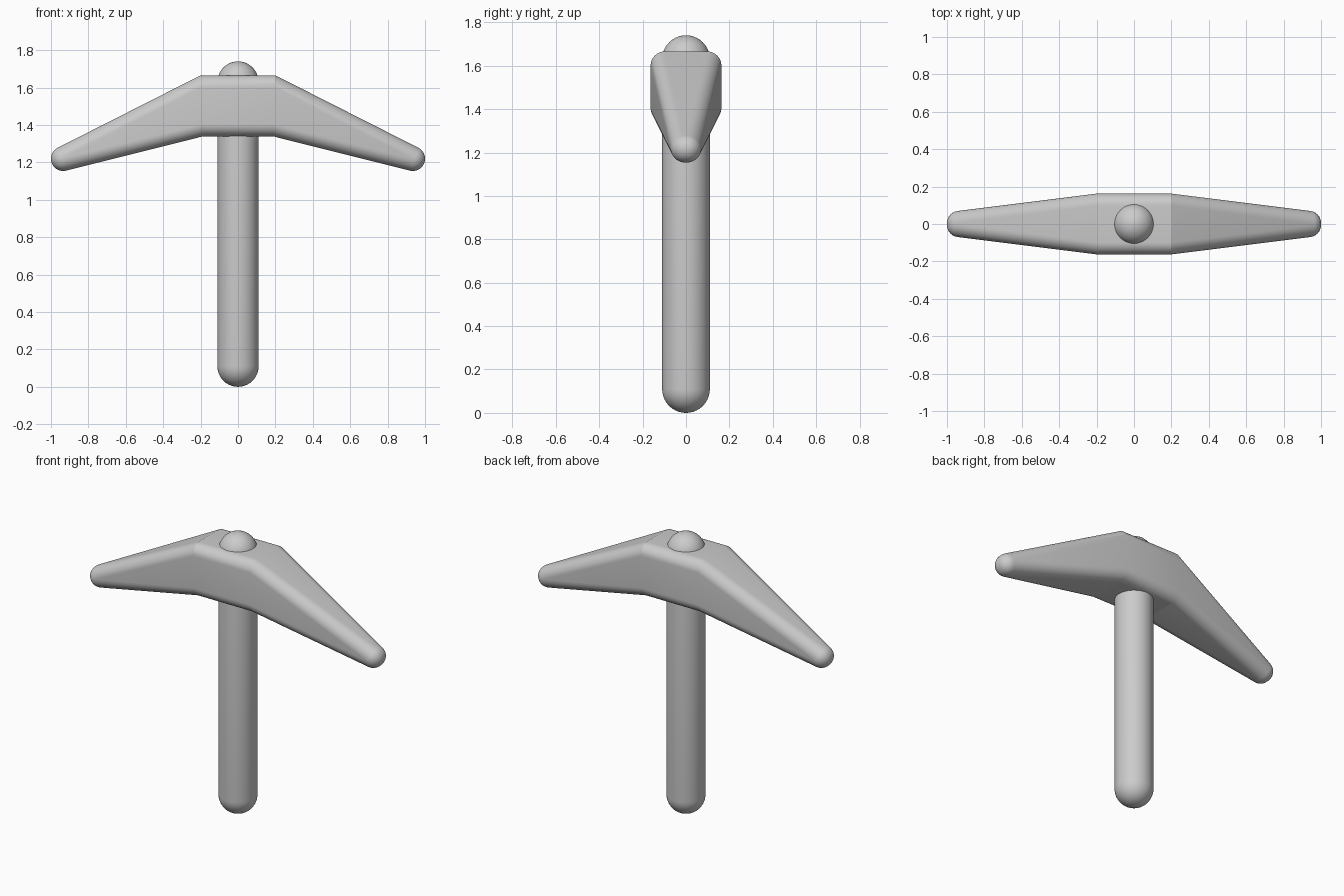
import bpy, bmesh
from math import sin, cos, pi, radians
from mathutils import Vector, Matrix

if "Cube" in bpy.data.objects:
    bpy.data.objects.remove(bpy.data.objects["Cube"])

SEG = 10  # steps per rounded quarter


def loft(name, rings, angle):
    """Skin a list of point rings and close both ends."""
    bm = bmesh.new()
    loops = [[bm.verts.new(p) for p in ring] for ring in rings]
    n = len(loops[0])
    for a, b in zip(loops, loops[1:]):
        for i in range(n):
            j = (i + 1) % n
            bm.faces.new((a[i], a[j], b[j], b[i]))
    bm.faces.new(loops[0])
    bm.faces.new(loops[-1])
    bmesh.ops.recalc_face_normals(bm, faces=bm.faces)
    mesh = bpy.data.meshes.new(name)
    bm.to_mesh(mesh)
    bm.free()
    obj = bpy.data.objects.new(name, mesh)
    bpy.context.collection.objects.link(obj)
    bpy.ops.object.select_all(action='DESELECT')
    obj.select_set(True)
    bpy.context.view_layer.objects.active = obj
    bpy.ops.object.shade_smooth_by_angle(angle=radians(angle))
    return obj


def rounded(core_u, core_v, r):
    """Rounded rectangle: inner half sizes plus corner radius."""
    pts = []
    for q, (su, sv) in enumerate([(1, 1), (-1, 1), (-1, -1), (1, -1)]):
        for k in range(SEG + 1):
            t = (q + k / SEG) * pi / 2
            pts.append((su * core_u + r * cos(t), sv * core_v + r * sin(t)))
    return pts


# Handle: vertical capsule
R, TOP = 0.11, 1.74
rings = []
for z0, start in ((R, -90), (TOP - R, 0)):
    for k in range(SEG + 1):
        t = radians(start + 90 * k / SEG)
        r = max(R * cos(t), 0.001)
        rings.append([(r * cos(a * pi / 24), r * sin(a * pi / 24), z0 + R * sin(t))
                      for a in range(48)])
loft("handle", rings, 30)

# Head: rounded block with two drooping arms that taper to ball tips
BEVEL = 0.065
half = []
bend = rounded(0.098, 0.098, BEVEL)
half.append([Vector((0.193 + 0.04 * v, u, 1.5025 + v)) for u, v in bend])
centre = Vector((0.935, 0, 1.2195))
tilt = radians(20.5)
along = Vector((cos(tilt), 0, -sin(tilt)))
up = Vector((sin(tilt), 0, cos(tilt)))
for k in range(SEG + 1):
    t = radians(6 + 84 * k / SEG)
    ring = rounded(0.005, 0.0005, max(BEVEL * cos(t), 0.001))
    half.append([centre + along * BEVEL * sin(t) + Vector((0, u, 0)) + up * v
                 for u, v in ring])
mirror = Matrix.Diagonal((-1, 1, 1))
left = [[mirror @ p for p in ring] for ring in reversed(half)]
loft("pick_head", left + half, 13)
